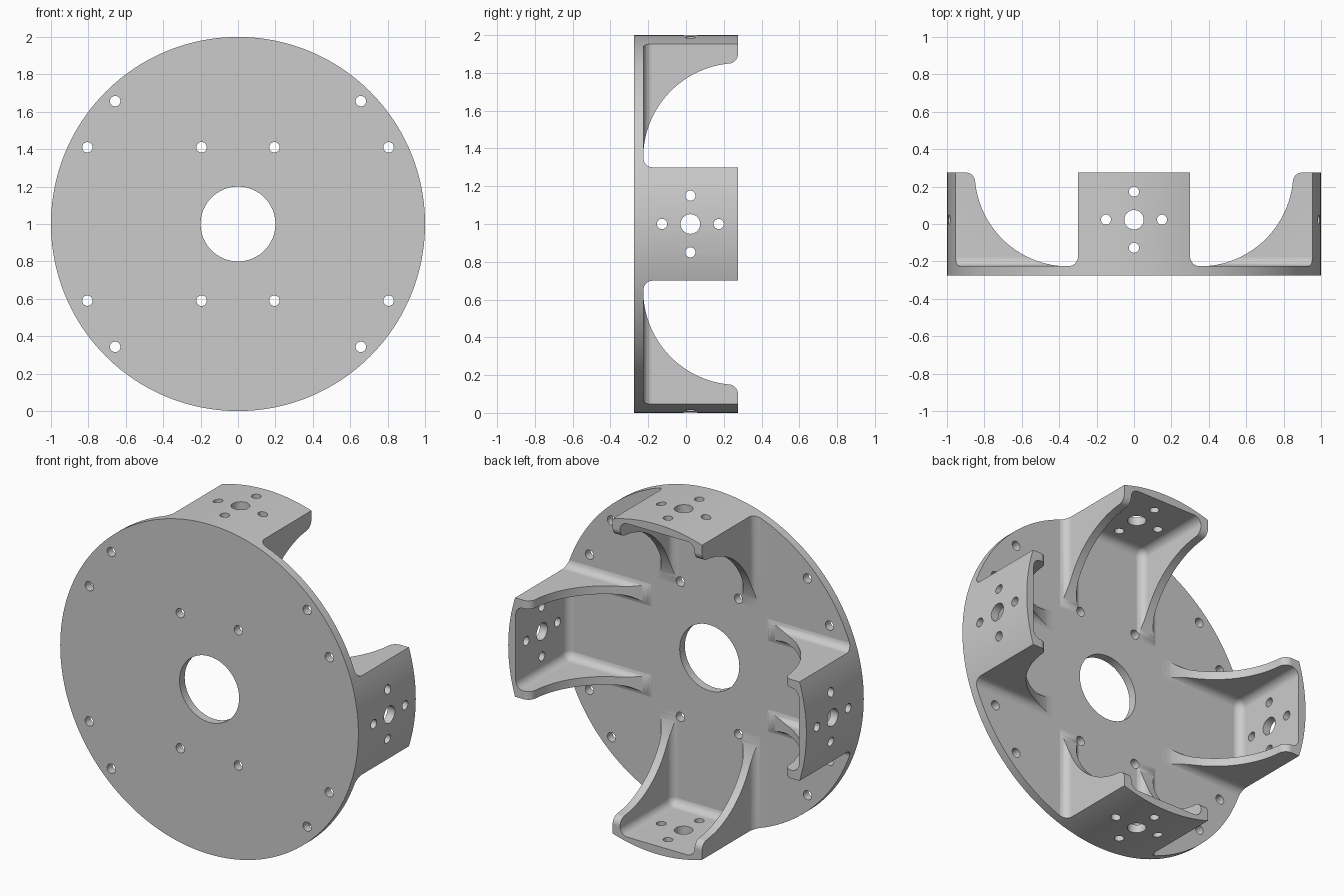
import bpy, bmesh
from math import pi, sin, cos, atan2, sqrt
from mathutils import Matrix, Vector

cube = bpy.data.objects.get("Cube")
if cube:
    bpy.data.objects.remove(cube, do_unlink=True)

HALF = 0.275           # half depth of the part
FLOOR = -0.225         # back surface of the disc
SUNK = FLOOR - 0.0006  # bracket fillets end just inside the disc
SIDE = 0.3             # half width of a bracket
WALL = 0.05            # wall thickness and fillet radius
TURNS = [Matrix.Rotation(i * pi / 2, 4, 'Y') for i in range(4)]
ALONG_Y = Matrix.Rotation(pi / 2, 4, 'X')

GREY = (0.6, 0.6, 0.6, 1)
grey = bpy.data.materials.new("plain_grey")
grey.use_nodes = True
grey.diffuse_color = GREY
grey.node_tree.nodes["Principled BSDF"].inputs["Base Color"].default_value = GREY


def make_object(name, bm):
    bmesh.ops.recalc_face_normals(bm, faces=bm.faces)
    mesh = bpy.data.meshes.new(name)
    bm.to_mesh(mesh)
    bm.free()
    mesh.materials.append(grey)
    obj = bpy.data.objects.new(name, mesh)
    bpy.context.collection.objects.link(obj)
    return obj


def cut(obj, tool, operation='DIFFERENCE'):
    """Apply a boolean and remove the tool."""
    bpy.ops.object.select_all(action='DESELECT')
    bpy.context.view_layer.objects.active = obj
    obj.select_set(True)
    mod = obj.modifiers.new("cut", 'BOOLEAN')
    mod.operation = operation
    mod.solver = 'EXACT'
    mod.object = tool
    bpy.ops.object.modifier_apply(modifier=mod.name)
    bpy.data.objects.remove(tool, do_unlink=True)


def add_cylinder(bm, radius, low, high, matrix, segments):
    place = matrix @ Matrix.Translation((0, 0, (low + high) / 2))
    bmesh.ops.create_cone(bm, cap_ends=True, segments=segments, radius1=radius,
                          radius2=radius, depth=high - low, matrix=place)


def prism(points, offset):
    """Closed solid made by extruding a polygon."""
    bm = bmesh.new()
    face = bm.faces.new([bm.verts.new(p) for p in points])
    out = bmesh.ops.extrude_face_region(bm, geom=[face])
    verts = [g for g in out["geom"] if isinstance(g, bmesh.types.BMVert)]
    bmesh.ops.translate(bm, verts=verts, vec=offset)
    bm.faces.ensure_lookup_table()
    return bm


def arc(cx, cy, radius, start, end, steps):
    angles = [start + (end - start) * i / steps for i in range(steps + 1)]
    return [(cx + radius * cos(a), cy + radius * sin(a)) for a in angles]


def bracket_block():
    """Solid bracket with fillets flaring out onto the disc."""
    flare = arc(SIDE + WALL, SUNK + WALL, WALL, pi, 1.5 * pi, 8)
    half = [(SIDE, HALF)] + flare + [(SIDE + WALL, -0.26)]
    outline = half + [(-x, y) for x, y in reversed(half)]
    return prism([(x, y, 0.36) for x, y in outline], (0, 0, 0.74))


def pocket():
    """Hollow between the ribs, rounded along its floor and corners."""
    low = Vector((WALL - SIDE, SUNK, 0.2))
    high = Vector((SIDE - WALL, 0.5, 1 - WALL))
    bm = bmesh.new()
    bmesh.ops.create_cube(bm, size=1, matrix=Matrix.Translation((low + high) / 2)
                          @ Matrix.Diagonal((*(high - low), 1)))
    edges = [e for e in bm.edges if min(v.co.y for v in e.verts) < 0]
    bmesh.ops.bevel(bm, geom=edges, offset=WALL, segments=8, profile=0.5, affect='EDGES')
    return bm


def scoop():
    """Sweeping curve that shapes the ribs, with a rounded tip."""
    radius, start = HALF - FLOOR + 0.0016, 0.35
    rise = sqrt((radius + WALL) ** 2 - WALL ** 2)
    end = atan2(rise, -WALL)
    points = [(HALF - radius, 0.2)]
    points += arc(HALF, start, radius, pi, end, 32)
    points += arc(HALF - WALL, start + rise, WALL, end - pi, 0, 8)[1:]
    points += [(0.5, start + rise + 0.01), (0.5, 0.2)]
    return prism([(-0.4, y, r) for y, r in points], (0.8, 0, 0))


# One bracket, repeated around the disc
bracket = make_object("bracket", bracket_block())
cut(bracket, make_object("pocket_cutter", pocket()))
cut(bracket, make_object("scoop_cutter", scoop()))
ring = bmesh.new()
for turn in TURNS:
    first = len(ring.verts)
    ring.from_mesh(bracket.data)
    ring.verts.ensure_lookup_table()
    bmesh.ops.transform(ring, matrix=turn, verts=ring.verts[first:])
bpy.data.objects.remove(bracket, do_unlink=True)

# Disc joined to the brackets, then trimmed to one round outline
disc = bmesh.new()
add_cylinder(disc, 1.2, -FLOOR, 0.3, ALONG_Y, 64)
body = make_object("mounting_hub", disc)
cut(body, make_object("bracket_ring", ring), 'UNION')
trim = bmesh.new()
add_cylinder(trim, 1, -0.4, HALF, ALONG_Y, 160)
cut(body, make_object("round_trim", trim), 'INTERSECT')

# Bore and bolt holes through the disc
holes = bmesh.new()
add_cylinder(holes, 0.2, 0.1, 0.4, ALONG_Y, 64)
for x, z in ((0.195, 0.41), (0.805, 0.41), (0.657, 0.657)):
    for sx in (-1, 1):
        for sz in (-1, 1):
            place = Matrix.Translation((sx * x, 0, sz * z))
            add_cylinder(holes, 0.028, 0.1, 0.4, place @ ALONG_Y, 24)

# Shaft hole and four screw holes in each bracket wall
for turn in TURNS:
    for x, y, radius in ((0, 0, 0.052), (0.15, 0, 0.027), (-0.15, 0, 0.027),
                         (0, 0.15, 0.027), (0, -0.15, 0.027)):
        place = turn @ Matrix.Translation((x, y + 0.023, 0))
        add_cylinder(holes, radius, 0.85, 1.15, place, 32)
cut(body, make_object("hole_cutter", holes))

# Stand on the ground and shade
body.data.transform(Matrix.Translation((0, 0, 1)))
bpy.ops.object.shade_smooth_by_angle(angle=pi / 6)
normals = body.modifiers.new("even_shading", 'WEIGHTED_NORMAL')
normals.keep_sharp = True
